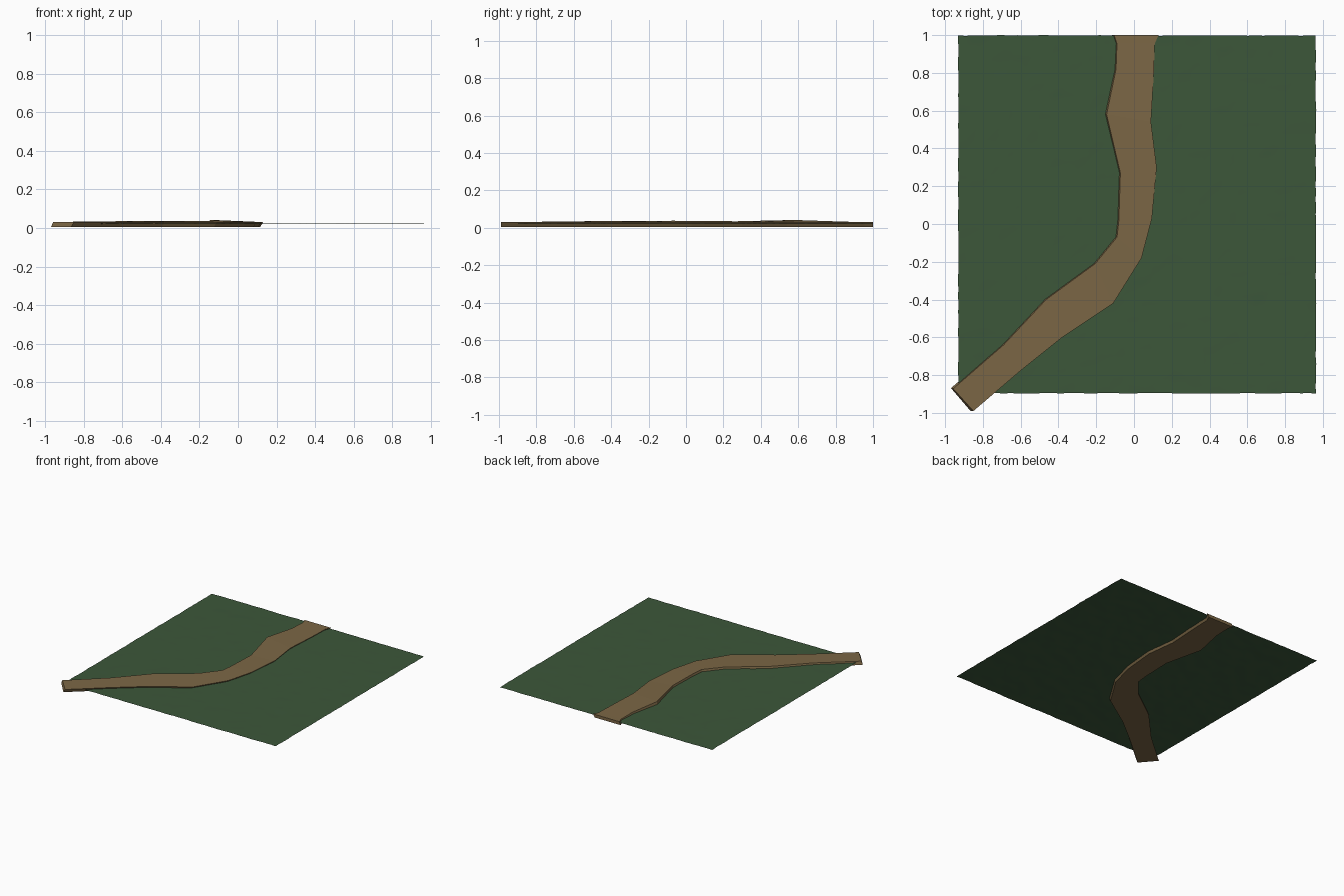
import bpy, bmesh, random

if "Cube" in bpy.data.objects:
    bpy.data.objects.remove(bpy.data.objects["Cube"])

random.seed(4)


def material(name, color):
    m = bpy.data.materials.new(name)
    m.diffuse_color = (*color, 1)
    m.use_nodes = True
    m.node_tree.nodes["Principled BSDF"].inputs["Base Color"].default_value = m.diffuse_color
    return m


def finish(bm, name, mat):
    bmesh.ops.recalc_face_normals(bm, faces=bm.faces)
    me = bpy.data.meshes.new(name)
    bm.to_mesh(me)
    bm.free()
    me.materials.append(mat)
    ob = bpy.data.objects.new(name, me)
    bpy.context.collection.objects.link(ob)
    return ob


# Grass: thin, finely divided sheet with slight unevenness
X0, X1, Y0, Y1, N = -0.93, 0.963, -0.896, 0.998, 48
bm = bmesh.new()
bmesh.ops.create_grid(bm, x_segments=N, y_segments=N, size=0.5)
for v in bm.verts:
    v.co.x = X0 + (v.co.x + 0.5) * (X1 - X0) + random.uniform(-0.002, 0.002)
    v.co.y = Y0 + (v.co.y + 0.5) * (Y1 - Y0) + random.uniform(-0.002, 0.002)
    v.co.z = 0.022 + random.uniform(-0.001, 0.001)
grass = finish(bm, "grass", material("grass_green", (0.045, 0.095, 0.042)))
for p in grass.data.polygons:
    p.use_smooth = True

# Dirt path: low slab; each station = left x, y, right x, y, left top z, right top z
stations = [
    (-0.105, 1.00, 0.130, 1.00, 0.030, 0.030),
    (-0.090, 0.955, 0.110, 0.955, 0.030, 0.030),
    (-0.095, 0.82, 0.105, 0.80, 0.034, 0.030),
    (-0.145, 0.58, 0.090, 0.54, 0.042, 0.032),
    (-0.072, 0.27, 0.120, 0.30, 0.035, 0.030),
    (-0.080, 0.02, 0.095, 0.03, 0.037, 0.031),
    (-0.090, -0.07, 0.040, -0.18, 0.038, 0.031),
    (-0.205, -0.21, -0.110, -0.42, 0.036, 0.031),
    (-0.465, -0.40, -0.380, -0.60, 0.037, 0.032),
    (-0.690, -0.64, -0.600, -0.776, 0.034, 0.031),
    (-0.957, -0.872, -0.850, -0.990, 0.031, 0.030),
]
bm = bmesh.new()
rings = []
for lx, ly, rx, ry, lz, rz in stations:
    # the base sits slightly to the left of the top, giving a sloped left bank
    ring = [(lx, ly, lz), (rx, ry, rz),
            (rx - 0.015, ry, 0.005), (lx - 0.012, ly + 0.003, 0.005)]
    rings.append([bm.verts.new((x, min(y, 1.0), z)) for x, y, z in ring])
for a, b in zip(rings, rings[1:]):
    for i in range(4):
        j = (i + 1) % 4
        bm.faces.new((a[i], a[j], b[j], b[i]))
bm.faces.new(rings[0])
bm.faces.new(rings[-1])
finish(bm, "dirt_path", material("dirt_brown", (0.20, 0.135, 0.06)))
